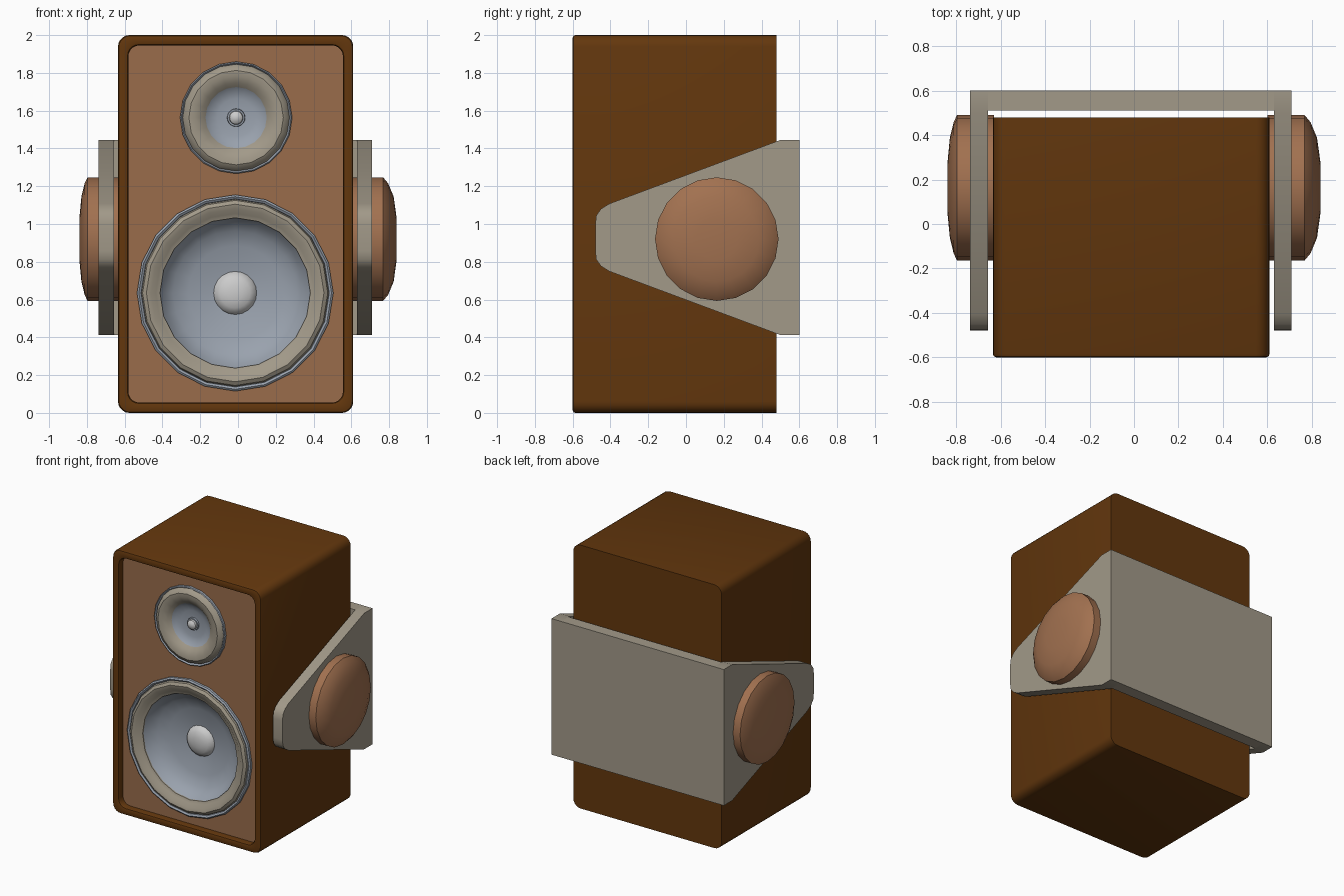
import bpy, bmesh
from math import sin, cos, pi, radians

if "Cube" in bpy.data.objects:
    bpy.data.objects.remove(bpy.data.objects["Cube"])

CX = -0.0125  # cabinet centre in x


def material(name, rgb):
    m = bpy.data.materials.new(name)
    m.diffuse_color = (*rgb, 1)
    m.use_nodes = True
    m.node_tree.nodes["Principled BSDF"].inputs["Base Color"].default_value = m.diffuse_color
    return m


WOOD = material("dark_wood", (0.125, 0.038, 0.004))
PANEL = material("panel_wood", (0.32, 0.15, 0.07))
KNOB = material("knob_wood", (0.36, 0.165, 0.08))
METAL = material("warm_grey", (0.36, 0.32, 0.25))
CONE = material("blue_grey", (0.32, 0.36, 0.42))


def finish(ob, mat, angle=35):
    if mat:
        ob.data.materials.clear()
        ob.data.materials.append(mat)
    bpy.ops.object.select_all(action='DESELECT')
    ob.select_set(True)
    bpy.context.view_layer.objects.active = ob
    bpy.ops.object.shade_smooth_by_angle(angle=radians(angle))
    return ob


def loft(name, rings, mat, cap_start=False, cap_end=False, angle=35):
    """Skin a list of equal-length point loops."""
    bm = bmesh.new()
    vs = [[bm.verts.new(p) for p in ring] for ring in rings]
    n = len(vs[0])
    for a, b in zip(vs, vs[1:]):
        for i in range(n):
            j = (i + 1) % n
            bm.faces.new((a[i], a[j], b[j], b[i]))
    if cap_start:
        bm.faces.new(vs[0][::-1])
    if cap_end:
        bm.faces.new(vs[-1])
    bmesh.ops.remove_doubles(bm, verts=bm.verts, dist=1e-5)
    me = bpy.data.meshes.new(name)
    bm.to_mesh(me)
    bm.free()
    ob = bpy.data.objects.new(name, me)
    bpy.context.collection.objects.link(ob)
    return finish(ob, mat, angle)


def circle(r, n=20):
    return [(r * cos(2 * pi * i / n), r * sin(2 * pi * i / n)) for i in range(n)]


def lathe_y(name, cx, cz, profile, mat):
    """Profile of (radius, y), running from the outside in."""
    return loft(name, [[(cx + u, y, cz + v) for u, v in circle(r)] for r, y in profile], mat)


def rounded_rect(inset, r=0.06, steps=5):
    hw, hh = 0.6225 - inset, 1.0 - inset
    pts = []
    for k, (sx, sz) in enumerate([(1, 1), (-1, 1), (-1, -1), (1, -1)]):
        for i in range(steps + 1):
            a = pi / 2 * (k + i / steps)
            pts.append((CX + sx * (hw - r) + r * cos(a), 1 + sz * (hh - r) + r * sin(a)))
    return pts


# Cabinet with a raised, softened front frame
steps = [(0.48, 0), (-0.585, 0), (-0.596, 0.004), (-0.6, 0.015),
         (-0.6, 0.043), (-0.597, 0.05), (-0.588, 0.054), (-0.54, 0.054)]
loft("cabinet", [[(x, y, z) for x, z in rounded_rect(s)] for y, s in steps],
     WOOD, cap_start=True)

# Front panel with two driver openings
WX, WZ, TX, TZ = -0.015, 0.635, -0.01, 1.563
cu = bpy.data.curves.new("front_panel", 'CURVE')
cu.dimensions = '2D'
cu.fill_mode = 'BOTH'
openings = [[(WX + u, WZ + v) for u, v in circle(0.505)],
            [(TX + u, TZ + v) for u, v in circle(0.288)]]
for loop in [rounded_rect(0.053)] + openings:
    sp = cu.splines.new('POLY')
    sp.points.add(len(loop) - 1)
    for p, (x, z) in zip(sp.points, loop):
        p.co = (x, z, 0, 1)
    sp.use_cyclic_u = True
panel = bpy.data.objects.new("front_panel", cu)
bpy.context.collection.objects.link(panel)
panel.rotation_euler = (pi / 2, 0, 0)
panel.location.y = -0.55
bpy.context.view_layer.objects.active = panel
panel.select_set(True)
bpy.ops.object.convert(target='MESH')
finish(bpy.context.view_layer.objects.active, PANEL)

# Woofer: rim, rolled surround, bowl and dust cap
lathe_y("woofer_rim", WX, WZ,
        [(0.52, -0.545), (0.52, -0.568), (0.51, -0.576), (0.498, -0.568), (0.495, -0.55)], CONE)
lathe_y("woofer_surround", WX, WZ,
        [(0.497, -0.555), (0.49, -0.575), (0.47, -0.588), (0.445, -0.582),
         (0.42, -0.562), (0.398, -0.555), (0.396, -0.535)], METAL)
lathe_y("woofer_cone", WX, WZ,
        [(0.40, -0.55), (0.375, -0.51), (0.33, -0.47), (0.25, -0.44), (0.10, -0.42)], CONE)
lathe_y("woofer_dust_cap", WX, WZ,
        [(0.115, -0.42), (0.108, -0.438), (0.08, -0.458), (0.04, -0.468), (0, -0.471)], None)

# Tweeter: the same parts, shallower
lathe_y("tweeter_rim", TX, TZ,
        [(0.297, -0.545), (0.297, -0.568), (0.291, -0.573), (0.284, -0.565), (0.282, -0.55)], CONE)
lathe_y("tweeter_surround", TX, TZ,
        [(0.284, -0.555), (0.275, -0.575), (0.25, -0.59), (0.22, -0.588),
         (0.185, -0.57), (0.16, -0.548), (0.158, -0.53)], METAL)
lathe_y("tweeter_cone", TX, TZ,
        [(0.162, -0.55), (0.14, -0.533), (0.10, -0.522), (0.048, -0.52),
         (0.046, -0.532), (0.036, -0.532)], CONE)
lathe_y("tweeter_dome", TX, TZ,
        [(0.038, -0.528), (0.034, -0.545), (0.02, -0.556), (0, -0.56)], None)

# Wall bracket: two tapered arms and a back plate
arm = [(0.6, 0.412), (0.6, 1.445), (0.5, 1.445), (-0.405, 1.108), (-0.45, 1.08),
       (-0.475, 1.045), (-0.48, 1.0), (-0.48, 0.857), (-0.475, 0.812),
       (-0.45, 0.777), (-0.405, 0.749), (0.5, 0.412)]
for side, x0, x1 in [("left", -0.738, -0.657), ("right", 0.63, 0.71)]:
    loft(side + "_bracket_arm", [[(x, y, z) for y, z in arm] for x in (x0, x1)],
         METAL, True, True, 30)
plate = [(0.51, 0.412), (0.6, 0.412), (0.6, 1.445), (0.51, 1.445)]
loft("bracket_back_plate", [[(x, y, z) for y, z in plate] for x in (-0.657, 0.63)],
     METAL, True, True)

# Side clamping knobs, domed on the outside
def knob(name, profile):
    loft(name, [[(x, 0.163 + u, 0.92 + v) for u, v in circle(r)] for r, x in profile], KNOB)


knob("right_knob", [(0, 0.6), (0.327, 0.6), (0.327, 0.768), (0.295, 0.795),
                    (0.225, 0.824), (0.11, 0.84), (0, 0.84)])
knob("left_knob", [(0, -0.84), (0.11, -0.84), (0.225, -0.829), (0.295, -0.812),
                   (0.327, -0.797), (0.327, -0.63), (0, -0.63)])
